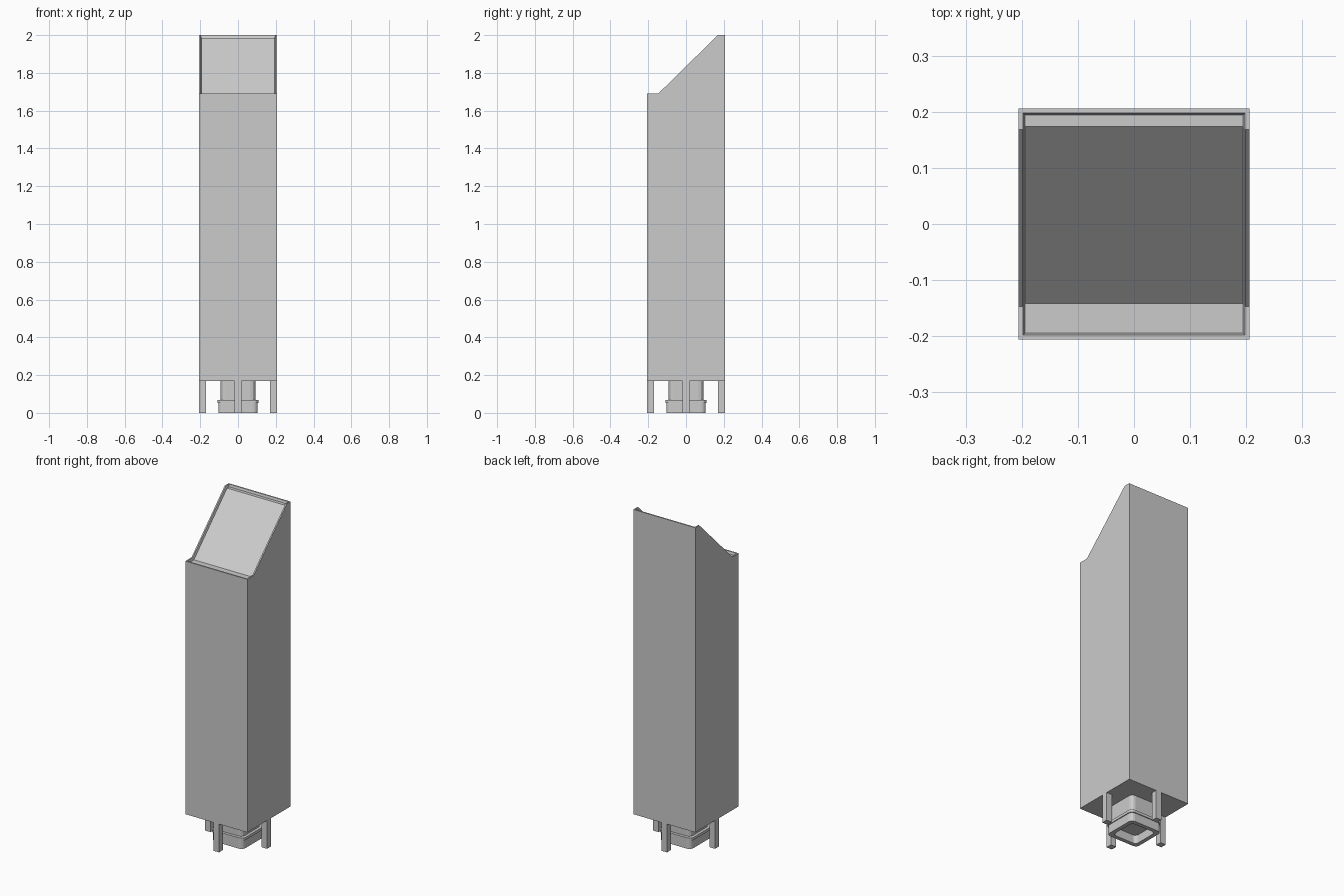
import bpy, bmesh, math

cube = bpy.data.objects.get("Cube")
if cube:
    bpy.data.objects.remove(cube, do_unlink=True)

HALF = 0.206        # half width of the tower
SHAFT_BASE = 0.17   # underside of the shaft

grey = bpy.data.materials.new("light_grey")
grey.use_nodes = True
grey.diffuse_color = (0.6, 0.6, 0.6, 1)
grey.node_tree.nodes["Principled BSDF"].inputs["Base Color"].default_value = (0.6, 0.6, 0.6, 1)


def finish(name, bm):
    bmesh.ops.recalc_face_normals(bm, faces=bm.faces)
    mesh = bpy.data.meshes.new(name)
    bm.to_mesh(mesh)
    bm.free()
    mesh.materials.append(grey)
    obj = bpy.data.objects.new(name, mesh)
    bpy.context.collection.objects.link(obj)
    return obj


def prism(bm, points, direction):
    """Extrude a closed outline into a solid."""
    face = bm.faces.new([bm.verts.new(p) for p in points])
    moved = bmesh.ops.extrude_face_region(bm, geom=[face], use_keep_orig=True)
    verts = [v for v in moved["geom"] if isinstance(v, bmesh.types.BMVert)]
    bmesh.ops.translate(bm, verts=verts, vec=direction)
    bmesh.ops.recalc_face_normals(bm, faces=bm.faces)


def rounded_square(half, radius, z, steps=3):
    points = []
    for corner in range(4):
        start = corner * math.pi / 2
        cx = (half - radius) * (1 if corner in (0, 3) else -1)
        cy = (half - radius) * (1 if corner < 2 else -1)
        for i in range(steps + 1):
            a = start + i / steps * math.pi / 2
            points.append((cx + radius * math.cos(a), cy + radius * math.sin(a), z))
    return points


def lofted(name, rings):
    """Skin rounded squares given as (half, radius, z); cap both ends."""
    bm = bmesh.new()
    loops = [[bm.verts.new(p) for p in rounded_square(*ring)] for ring in rings]
    for low, high in zip(loops, loops[1:]):
        for i in range(len(low)):
            j = (i + 1) % len(low)
            bm.faces.new((low[i], low[j], high[j], high[i]))
    bm.faces.new(loops[0])
    bm.faces.new(loops[-1])
    return finish(name, bm)


# Shaft with a slanted crown, recessed behind a thin parapet
bm = bmesh.new()
profile = [(-HALF, SHAFT_BASE), (HALF, SHAFT_BASE), (HALF, 2.0),
           (0.168, 2.0), (-0.147, 1.69), (-HALF, 1.69)]
prism(bm, [(-HALF, y, z) for y, z in profile], (2 * HALF, 0, 0))
crown = [f for f in bm.faces if f.normal.z > 0.3]
bmesh.ops.inset_region(bm, faces=crown, thickness=0.008, use_even_offset=True)
bmesh.ops.inset_region(bm, faces=crown, thickness=0.004, depth=-0.014, use_even_offset=True)
finish("tower_shaft", bm)

# One leg under the middle of each side
for i, side in enumerate(("front", "left", "back", "right")):
    bm = bmesh.new()
    outline = [(-0.018, -HALF), (0.018, -HALF), (0.018, -0.17), (-0.018, -0.17)]
    prism(bm, [(x, y, 0) for x, y in outline], (0, 0, SHAFT_BASE))
    leg = finish(side + "_leg", bm)
    leg.rotation_euler.z = i * math.pi / 2

# Central core, and a hollow lobby with an overhanging roof edge
lofted("core", [(0.092, 0.025, 0.06), (0.092, 0.025, SHAFT_BASE)])
lofted("lobby", [(0.08, 0.02, 0.05), (0.08, 0.02, 0.0), (0.104, 0.025, 0.0),
                 (0.104, 0.025, 0.052), (0.109, 0.025, 0.052), (0.109, 0.025, 0.068),
                 (0.08, 0.02, 0.068)])
